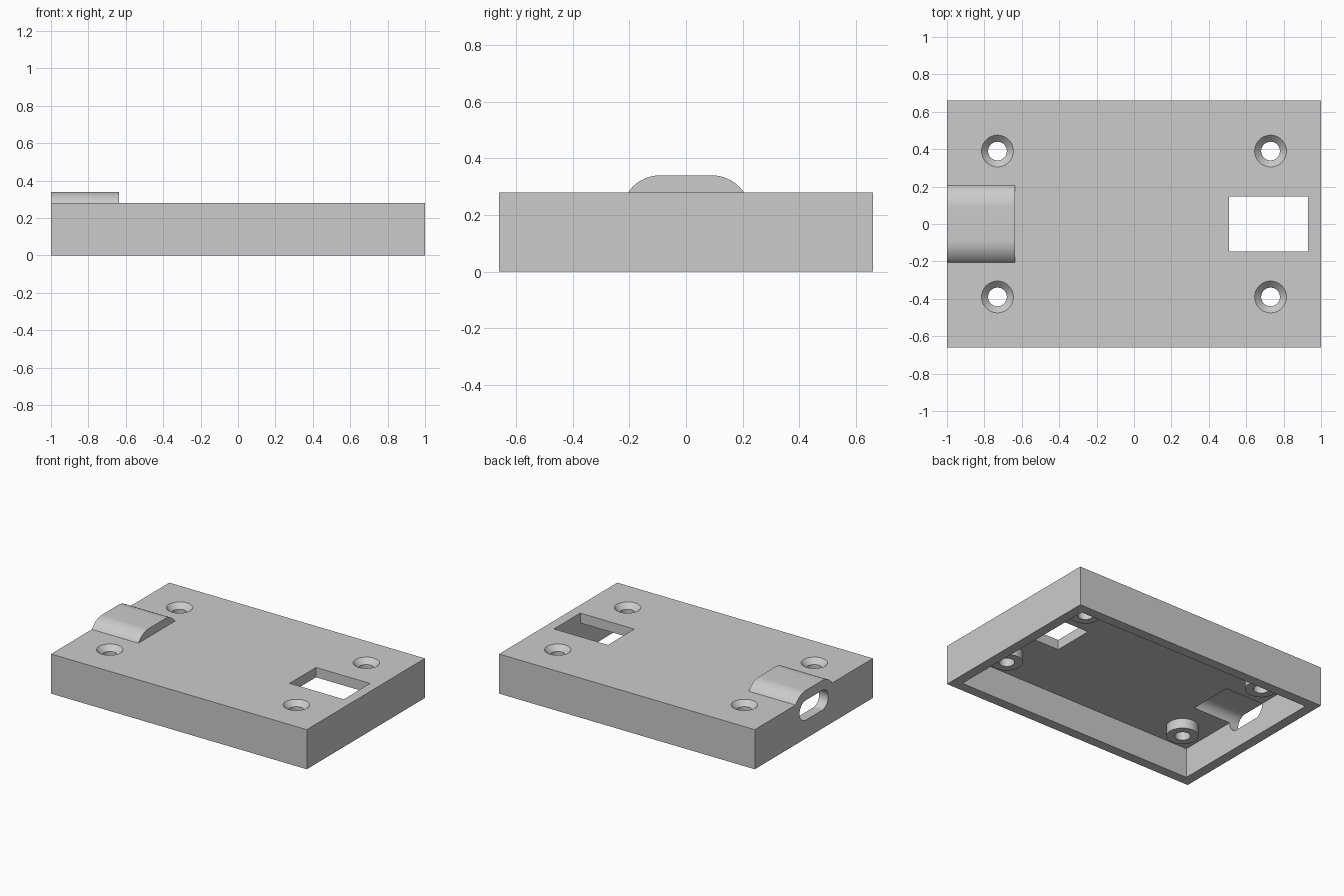
import bpy, bmesh, math

cube = bpy.data.objects.get("Cube")
if cube:
    bpy.data.objects.remove(cube, do_unlink=True)

# Overall sizes
W, D, H = 1.0, 0.66, 0.28          # half width, half depth, height
WALL = 0.07
CEILING = H - WALL
PORT_Z, PORT_Y, PORT_R = 0.20, 0.09, 0.07
HOOD_END = -0.635

grey = bpy.data.materials.new("grey plastic")
grey.use_nodes = True
colour = (0.6, 0.6, 0.6, 1)
grey.diffuse_color = colour
grey.node_tree.nodes["Principled BSDF"].inputs["Base Color"].default_value = colour


def make(name, bm):
    bmesh.ops.recalc_face_normals(bm, faces=bm.faces)
    mesh = bpy.data.meshes.new(name)
    bm.to_mesh(mesh)
    bm.free()
    mesh.materials.append(grey)
    obj = bpy.data.objects.new(name, mesh)
    bpy.context.collection.objects.link(obj)
    return obj


def box(name, x0, x1, y0, y1, z0, z1):
    bm = bmesh.new()
    bmesh.ops.create_cube(bm, size=1)
    for v in bm.verts:
        v.co = ((x0 + x1) / 2 + v.co.x * (x1 - x0),
                (y0 + y1) / 2 + v.co.y * (y1 - y0),
                (z0 + z1) / 2 + v.co.z * (z1 - z0))
    return make(name, bm)


def lathe(name, x, y, profile, sides=48):
    """Stack of rings (radius, z) closed by flat caps."""
    bm = bmesh.new()
    rings = [[bm.verts.new((x + r * math.cos(a), y + r * math.sin(a), z))
              for a in (math.tau * i / sides for i in range(sides))]
             for r, z in profile]
    for low, high in zip(rings, rings[1:]):
        for i in range(sides):
            j = (i + 1) % sides
            bm.faces.new((low[i], low[j], high[j], high[i]))
    bm.faces.new(rings[0])
    bm.faces.new(rings[-1])
    return make(name, bm)


def obround(name, x0, x1, radius, half=False, steps=20):
    """Long rounded section, run along x; half keeps the upper part only."""
    outline = []
    for centre, start in ((PORT_Y, 0), (-PORT_Y, math.pi / 2)):
        for i in range(steps + 1):
            a = start + math.pi / 2 * i / steps
            outline.append((centre + radius * math.cos(a), radius * math.sin(a)))
    if half:
        outline = [(y, max(z, 0.02)) for y, z in outline if z > 0.02]
    else:
        outline += [(-y, -z) for y, z in outline[1:-1]]
    bm = bmesh.new()
    face = bm.faces.new([bm.verts.new((x0, y, PORT_Z + z)) for y, z in outline])
    new = bmesh.ops.extrude_face_region(bm, geom=[face])["geom"]
    bmesh.ops.translate(bm, vec=(x1 - x0, 0, 0),
                        verts=[g for g in new if isinstance(g, bmesh.types.BMVert)])
    return make(name, bm)


def combine(target, tool, operation):
    mod = target.modifiers.new(tool.name, "BOOLEAN")
    mod.operation, mod.solver, mod.object = operation, "EXACT", tool
    bpy.context.view_layer.update()
    graph = bpy.context.evaluated_depsgraph_get()
    mesh = bpy.data.meshes.new_from_object(target.evaluated_get(graph))
    target.modifiers.clear()
    target.data = mesh
    bpy.data.objects.remove(tool, do_unlink=True)


# Shell with the cable hood on top, hollowed from below
case = box("case_lid", -W, W, -D, D, 0, H)
combine(case, obround("cable_hood", -W, HOOD_END, PORT_R + WALL, half=True), "UNION")
combine(case, box("cavity", -W + WALL, W - WALL, -D + WALL, D - WALL, -0.1, CEILING),
        "DIFFERENCE")

# Screw bosses with countersunk through holes
for sx in (-1, 1):
    for sy in (-1, 1):
        x, y = sx * 0.73, sy * 0.39
        combine(case, lathe("screw_boss", x, y, [(0.103, 0.14), (0.103, 0.225)]), "UNION")
        combine(case, lathe("screw_hole", x, y, [(0.05, 0.05), (0.05, H - 0.036),
                                                 (0.085, H), (0.085, H + 0.1)]), "DIFFERENCE")

# Rectangular window and rounded cable port
combine(case, box("window", 0.507, W - WALL, -0.147, 0.147, 0.15, 0.4), "DIFFERENCE")
combine(case, obround("cable_port", -W - 0.1, HOOD_END, PORT_R), "DIFFERENCE")

# Smooth curved walls, keep the edges crisp
bpy.ops.object.select_all(action="DESELECT")
case.select_set(True)
bpy.context.view_layer.objects.active = case
bpy.ops.object.shade_smooth_by_angle(angle=math.radians(30))
